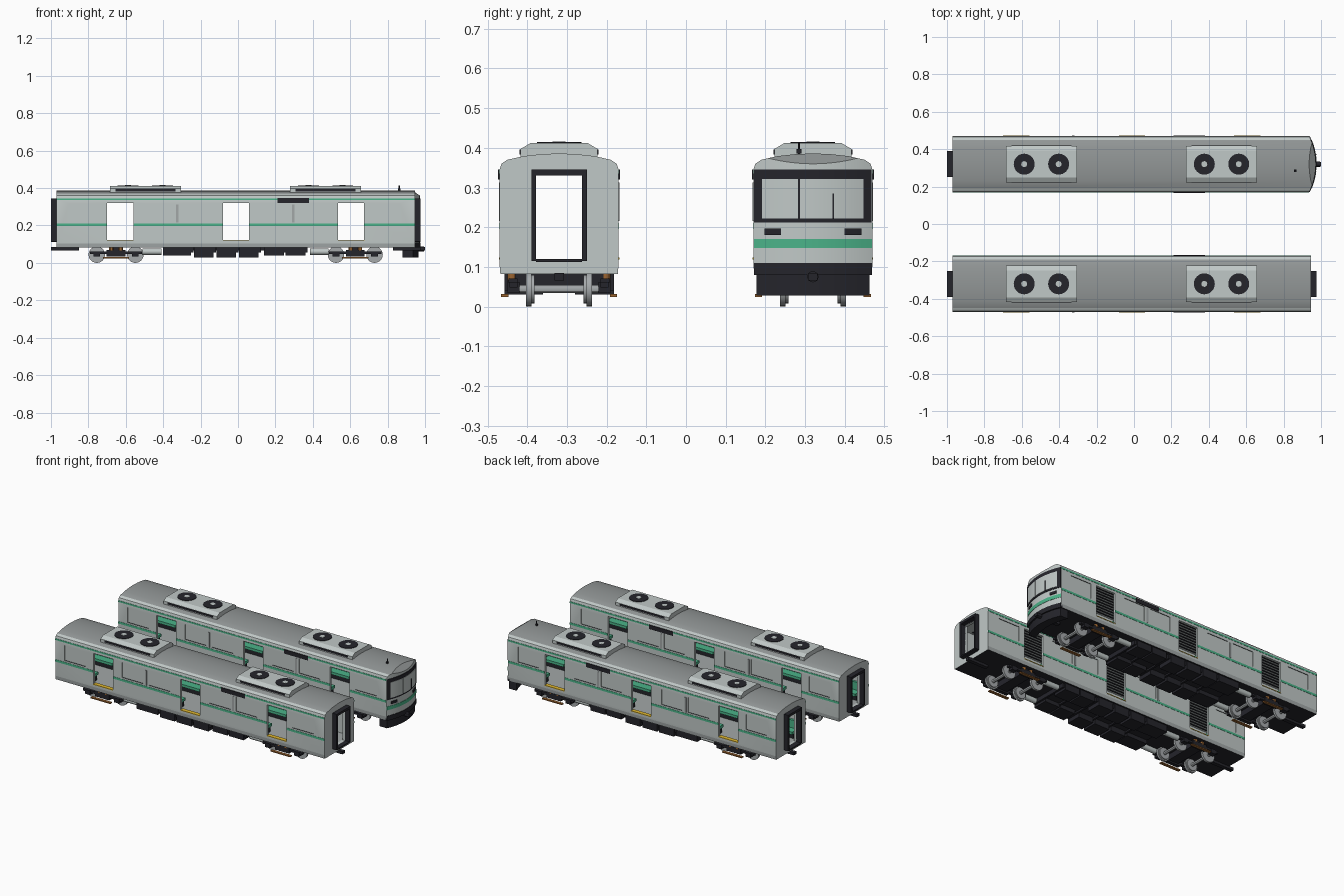
import bpy, bmesh, math
from mathutils import Matrix

if "Cube" in bpy.data.objects:
    bpy.data.objects.remove(bpy.data.objects["Cube"])

COLOURS = {
    "body silver": (0.53, 0.58, 0.57), "roof grey": (0.29, 0.31, 0.31),
    "stripe green": (0.07, 0.45, 0.25), "charcoal": (0.018, 0.018, 0.024),
    "trim grey": (0.36, 0.39, 0.39), "sill yellow": (0.75, 0.48, 0.03),
    "shoe brown": (0.33, 0.13, 0.03), "wheel steel": (0.38, 0.40, 0.41)}
BODY, ROOF, GREEN, DARK, TRIM, YELLOW, BROWN, STEEL = range(8)
MATS = []
for label, rgb in COLOURS.items():
    m = bpy.data.materials.new(label)
    m.use_nodes = True
    m.diffuse_color = (*rgb, 1)
    bsdf = m.node_tree.nodes["Principled BSDF"]
    bsdf.inputs["Base Color"].default_value = (*rgb, 1)
    bsdf.inputs["Roughness"].default_value = 0.6
    MATS.append(m)

SIDES = (-1, 1)
DOORS = (-0.63, -0.01, 0.605)
HALF_DOOR = 0.07
WALL = 0.15


def prism(bm, pts, a, b, axis, mat):
    """Extrude a 2D outline from a to b along an axis."""
    def place(p, t):
        return {"x": (t, *p), "y": (p[0], t, p[1]), "z": (*p, t)}[axis]
    ends = [[bm.verts.new(place(p, t)) for p in pts] for t in (a, b)]
    n = len(pts)
    faces = [bm.faces.new(e) for e in ends]
    for i in range(n):
        j = (i + 1) % n
        faces.append(bm.faces.new((ends[0][i], ends[0][j], ends[1][j], ends[1][i])))
    for f in faces:
        f.material_index = mat
    return faces


def box(bm, x, y, z, mat):
    """Box from (low, high) pairs."""
    y = sorted(y)
    return prism(bm, [(x[0], y[0]), (x[1], y[0]), (x[1], y[1]), (x[0], y[1])], *z, "z", mat)


def cyl(bm, centre, r, length, axis, mat, sides=24):
    rot = {"x": Matrix.Rotation(math.pi / 2, 4, "Y"), "y": Matrix.Rotation(math.pi / 2, 4, "X"),
           "z": Matrix.Identity(4)}[axis]
    made = bmesh.ops.create_cone(bm, cap_ends=True, segments=sides, radius1=r, radius2=r,
                                 depth=length, matrix=Matrix.Translation(centre) @ rot)
    for f in {f for v in made["verts"] for f in v.link_faces}:
        f.material_index = mat


def finish(bm, name, oy, smooth=True):
    bmesh.ops.recalc_face_normals(bm, faces=bm.faces)
    me = bpy.data.meshes.new(name)
    bm.to_mesh(me)
    bm.free()
    for m in MATS:
        me.materials.append(m)
    ob = bpy.data.objects.new(name, me)
    ob.location.y = oy
    bpy.context.collection.objects.link(ob)
    if smooth:
        activate(ob)
        bpy.ops.object.shade_smooth_by_angle(angle=math.radians(30))
    return ob


def activate(ob):
    bpy.ops.object.select_all(action="DESELECT")
    ob.select_set(True)
    bpy.context.view_layer.objects.active = ob


def boolean(ob, bm, operation, oy):
    """Apply a cutter mesh to an object and discard the cutter."""
    cutter = finish(bm, "cutter", oy, False)
    cutter.hide_render = True
    mod = ob.modifiers.new("cut", "BOOLEAN")
    mod.object, mod.operation, mod.solver = cutter, operation, "EXACT"
    activate(ob)
    bpy.ops.object.modifier_apply(modifier=mod.name)
    bpy.data.objects.remove(cutter)


def nose(y):
    return 0.972 - 0.035 * (y / WALL) ** 2


def nose_plate(bm, y0, y1, z, off, mat, back=0.01):
    """Thin plate following the curved cab front."""
    ys = [y0 + (y1 - y0) * i / 12 for i in range(13)]
    front = [(nose(y) + off, y) for y in ys]
    rear = [(nose(y) - back, y) for y in reversed(ys)]
    prism(bm, front + rear, *z, "z", mat)


def build_body(tag, oy, cab):
    half = [(0.148, 0.082), (WALL, 0.105), (WALL, 0.345), (0.145, 0.36), (0.13, 0.37),
            (0.09, 0.379), (0.045, 0.384)]
    outline = half + [(0, 0.386)] + [(-y, z) for y, z in reversed(half)]
    bm = bmesh.new()
    prism(bm, outline, -0.97, 0.99 if cab else 0.945, "x", BODY)
    body = finish(bm, tag + "_body_shell", oy, False)
    if cab:  # bowed front and raked brow
        bm = bmesh.new()
        ys = [-0.16 + 0.02 * i for i in range(17)]
        prism(bm, [(-1, -0.16)] + [(nose(y), y) for y in ys] + [(-1, 0.16)], 0, 0.5, "z", BODY)
        boolean(body, bm, "INTERSECT", oy)
        bm = bmesh.new()
        prism(bm, [(0.93, 0.39), (1.02, 0.39), (1.02, 0.325)], -0.2, 0.2, "y", BODY)
        boolean(body, bm, "DIFFERENCE", oy)
    # hollow saloon, end doorways, side doorways, window recesses
    bm = bmesh.new()
    for f in box(bm, (-0.95, 0.85 if cab else 0.925), (-0.135, 0.135), (0.118, 0.352), BODY)[:1]:
        f.material_index = TRIM
    boolean(body, bm, "DIFFERENCE", oy)
    bm = bmesh.new()
    box(bm, (-1.1, 0.8 if cab else 1.1), (-0.058, 0.058), (0.12, 0.33), BODY)
    boolean(body, bm, "DIFFERENCE", oy)
    bm = bmesh.new()
    for d in DOORS:
        box(bm, (d - HALF_DOOR, d + HALF_DOOR), (-0.2, 0.2), (0.12, 0.32), BODY)
    boolean(body, bm, "DIFFERENCE", oy)
    bm = bmesh.new()
    for s in SIDES:
        for c in (-0.83, -0.42, -0.23, 0.2, 0.39, 0.79):
            faces = box(bm, (c - 0.075, c + 0.075), (s * 0.146, s * 0.2), (0.22, 0.316), BODY)
            for f in faces[:2]:
                f.material_index = DARK
    boolean(body, bm, "DIFFERENCE", oy)
    for p in body.data.polygons:
        if p.normal.z < -0.9 and p.center.z < 0.09:
            p.material_index = DARK
        elif p.center.z < 0.105 and abs(p.normal.y) > 0.9:
            p.material_index = TRIM
        elif p.normal.z > 0.3 and p.center.z > 0.37:
            p.material_index = ROOF
    activate(body)
    bpy.ops.object.shade_smooth_by_angle(angle=math.radians(30))


def build_trim(tag, oy, cab):
    end = 0.936 if cab else 0.945
    bm = bmesh.new()
    edges = [-0.97] + [d + s * HALF_DOOR for d in DOORS for s in SIDES] + [end]
    for s in SIDES:
        skin = (s * 0.149, s * 0.1515)
        box(bm, (-0.97, end), skin, (0.335, 0.345), GREEN)
        for a, b in zip(edges[::2], edges[1::2]):
            box(bm, (a, b), skin, (0.196, 0.21), GREEN)
    finish(bm, tag + "_stripes", oy)
    bm = bmesh.new()
    for s in SIDES:
        box(bm, (0.21, 0.38), (s * 0.149, s * 0.154), (0.32, 0.346), DARK)
        for x in (-0.325, 0.295):
            box(bm, (x - 0.006, x + 0.006), (s * 0.145, s * 0.152), (0.215, 0.312), TRIM)
    finish(bm, tag + "_side_signs_and_pillars", oy)
    bm = bmesh.new()
    for s in SIDES:
        for d in DOORS:
            box(bm, (d - HALF_DOOR, d + HALF_DOOR), (s * 0.125, s * 0.152), (0.119, 0.123), YELLOW)
    finish(bm, tag + "_door_sills", oy)
    # bench seats and slatted ceiling
    bm = bmesh.new()
    for s in SIDES:
        for a, b in ((-0.93, -0.72), (-0.54, -0.1), (0.08, 0.515), (0.695, 0.84)):
            box(bm, (a, b), (s * 0.085, s * 0.135), (0.118, 0.148), DARK)
            box(bm, (a, b), (s * 0.07, s * 0.135), (0.148, 0.165), GREEN)
            box(bm, (a, b), (s * 0.12, s * 0.135), (0.165, 0.215), GREEN)
    finish(bm, tag + "_bench_seats", oy)
    bm = bmesh.new()
    for i in range(-5, 6):
        y = i * 0.023
        box(bm, (-0.94, 0.84), (y - 0.004, y + 0.004), (0.348, 0.353), DARK)
    finish(bm, tag + "_ceiling_slats", oy)
    # gangway frames with couplers
    bm = bmesh.new()
    for a, b in [(-1, -0.965)] + ([] if cab else [(0.94, 0.975)]):
        for s in SIDES:
            box(bm, (a, b), (s * 0.058, s * 0.07), (0.115, 0.345), DARK)
        box(bm, (a, b), (-0.058, 0.058), (0.33, 0.345), DARK)
        box(bm, (a, b), (-0.058, 0.058), (0.112, 0.12), DARK)
    finish(bm, tag + "_gangway_frames", oy)
    bm = bmesh.new()
    for a, b in ((-1, -0.85), (0.83, 1 if cab else 0.975)):
        box(bm, (a, b), (-0.012, 0.012), (0.066, 0.084), DARK)
    finish(bm, tag + "_couplers", oy)
    # roof cooling units
    bm = bmesh.new()
    for c in (-0.495, 0.468):
        shape = [(0.0975, 0.365), (0.0975, 0.397), (0.072, 0.412)]
        prism(bm, shape + [(-y, z) for y, z in reversed(shape)], c - 0.19, c + 0.19, "x", BODY)
        for s in SIDES:
            box(bm, (c - 0.16, c + 0.16), (s * 0.09, s * 0.0995), (0.383, 0.396), DARK)
            cyl(bm, (c + s * 0.092, 0, 0.412), 0.056, 0.006, "z", DARK, 32)
            cyl(bm, (c + s * 0.092, 0, 0.413), 0.016, 0.007, "z", BODY, 16)
    finish(bm, tag + "_roof_cooling_units", oy)


def build_underframe(tag, oy):
    bm = bmesh.new()
    for i, x in enumerate((-0.4, -0.235, -0.115, 0.005, 0.14, 0.255)):
        w = 0.105 if i else 0.15
        low = 0.03 if i in (1, 2, 3) else 0.04
        for s in SIDES:
            box(bm, (x, x + w), (s * 0.04, s * 0.138), (low, 0.084), DARK)
        box(bm, (x + w, x + w + 0.012), (-0.13, 0.13), (0.055, 0.084), DARK)
    box(bm, (-0.4, 0.36), (-0.12, 0.12), (0.065, 0.084), DARK)
    for s in SIDES:
        for x in (-0.46, 0.435):
            cyl(bm, (x, s * 0.1, 0.06), 0.017, 0.1, "x", BODY, 16)
    finish(bm, tag + "_underfloor_equipment", oy)
    for label, c in (("rear", -0.652), ("front", 0.627)):
        bm = bmesh.new()
        box(bm, (c - 0.035, c + 0.035), (-0.12, 0.12), (0.045, 0.084), DARK)
        for s in SIDES:
            box(bm, (c - 0.14, c + 0.14), (s * 0.105, s * 0.125), (0.048, 0.062), DARK)
            box(bm, (c - 0.05, c + 0.05), (s * 0.105, s * 0.128), (0.035, 0.07), DARK)
            box(bm, (c - 0.07, c + 0.07), (s * 0.128, s * 0.146), (0.024, 0.031), BROWN)
            for t in SIDES:
                x = c + t * 0.103
                box(bm, (x - 0.018, x + 0.018), (s * 0.1, s * 0.13), (0.034, 0.062), DARK)
                cyl(bm, (x, s * 0.076, 0.044), 0.044, 0.014, "y", STEEL)
                cyl(bm, (x, s * 0.067, 0.044), 0.036, 0.01, "y", STEEL)
                cyl(bm, (c + t * 0.025, s * 0.118, 0.075), 0.012, 0.02, "z", BROWN, 12)
        for t in SIDES:
            cyl(bm, (c + t * 0.103, 0, 0.044), 0.01, 0.2, "y", STEEL, 12)
        finish(bm, f"{tag}_{label}_bogie", oy)


def build_cab(tag, oy):
    bm = bmesh.new()
    nose_plate(bm, -0.148, 0.148, (0.212, 0.345), 0.003, DARK)
    nose_plate(bm, -0.128, -0.038, (0.222, 0.322), 0.005, BODY)
    nose_plate(bm, -0.032, 0.128, (0.222, 0.322), 0.005, BODY)
    nose_plate(bm, 0.049, 0.053, (0.222, 0.285), 0.008, DARK)
    finish(bm, tag + "_windscreen", oy)
    bm = bmesh.new()
    nose_plate(bm, -0.149, 0.149, (0.147, 0.17), 0.002, GREEN)
    for s in SIDES:
        y = sorted((s * 0.08, s * 0.122))
        nose_plate(bm, *y, (0.18, 0.197), 0.004, DARK)
    finish(bm, tag + "_front_stripe_and_lamps", oy)
    bm = bmesh.new()
    nose_plate(bm, -0.149, 0.149, (0.08, 0.11), 0.003, DARK)
    nose_plate(bm, -0.142, 0.142, (0.028, 0.082), -0.006, DARK, 0.06)
    cyl(bm, (0.98, 0, 0.075), 0.014, 0.03, "x", DARK, 16)
    finish(bm, tag + "_front_skirt", oy)
    bm = bmesh.new()
    cyl(bm, (0.862, -0.035, 0.398), 0.003, 0.034, "z", DARK, 8)
    box(bm, (0.856, 0.868), (-0.041, -0.029), (0.386, 0.397), DARK)
    finish(bm, tag + "_antenna", oy)


for tag, oy, cab in (("middle_car", -0.32, False), ("cab_car", 0.32, True)):
    build_body(tag, oy, cab)
    build_trim(tag, oy, cab)
    build_underframe(tag, oy)
    if cab:
        build_cab(tag, oy)
